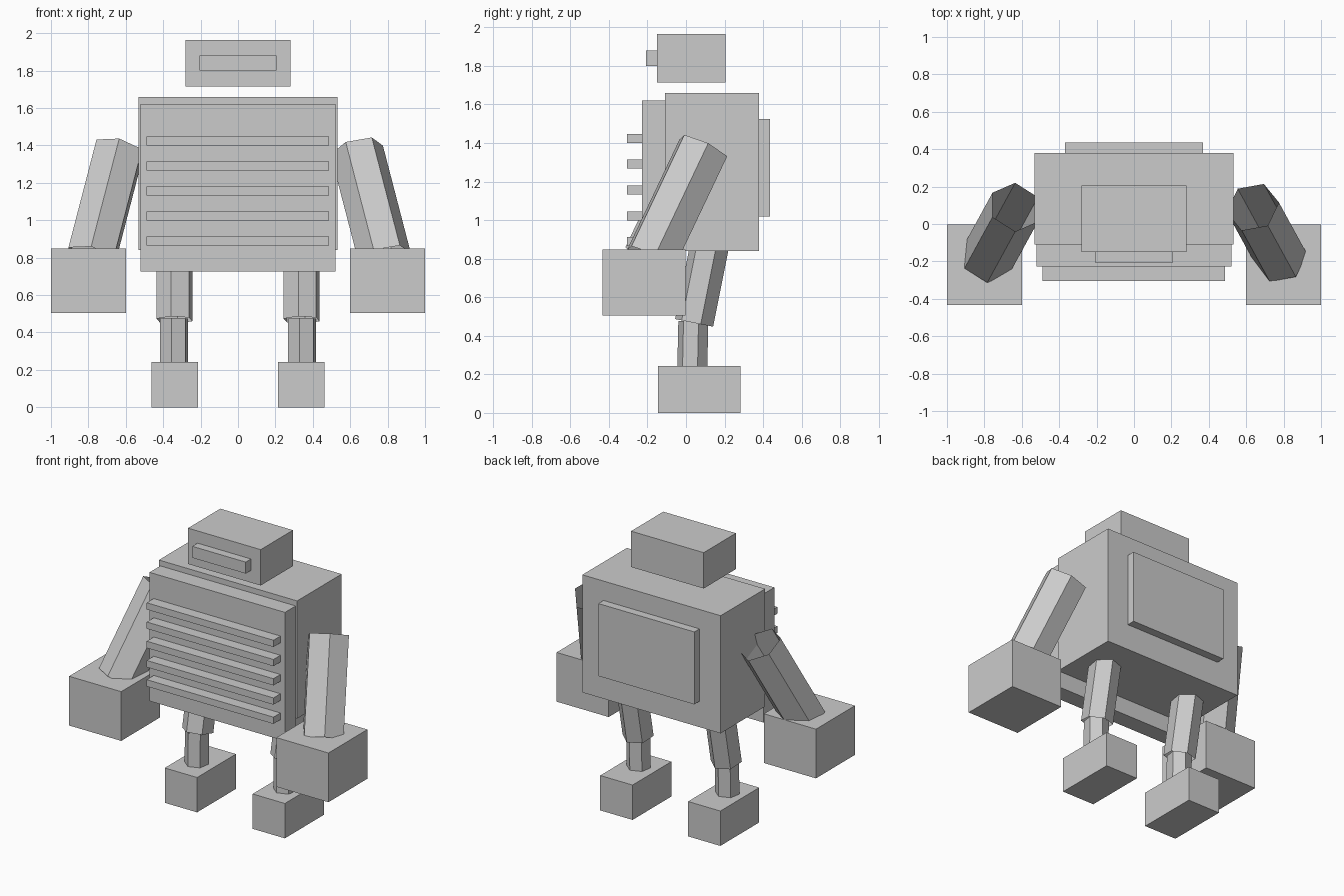
import bpy, bmesh
from math import cos, sin, radians, pi
from mathutils import Vector

cube = bpy.data.objects.get("Cube")
if cube:
    bpy.data.objects.remove(cube, do_unlink=True)

GREY = (0.6, 0.6, 0.6, 1)
mat = bpy.data.materials.new("plain grey")
mat.use_nodes = True
mat.diffuse_color = GREY
mat.node_tree.nodes["Principled BSDF"].inputs["Base Color"].default_value = GREY


def finish(name, bm):
    mesh = bpy.data.meshes.new(name)
    bm.to_mesh(mesh)
    bm.free()
    mesh.materials.append(mat)
    obj = bpy.data.objects.new(name, mesh)
    bpy.context.collection.objects.link(obj)
    return obj


def box(name, x, y, z):
    """Box spanning the given (min, max) ranges."""
    bm = bmesh.new()
    bmesh.ops.create_cube(bm, size=1)
    for v in bm.verts:
        v.co = Vector([(a + b) / 2 + c * (b - a) for c, (a, b) in zip(v.co, (x, y, z))])
    return finish(name, bm)


def tube(name, top, bottom, radius, phase=0, sides=6):
    """Open-ended faceted tube; phase turns its corners about the axis."""
    top, bottom = Vector(top), Vector(bottom)
    axis = (top - bottom).normalized()
    back = axis.cross(Vector((1, 0, 0))).normalized()
    side = back.cross(axis)
    bm = bmesh.new()
    rings = []
    for centre in (bottom, top):
        ring = []
        for i in range(sides):
            a = radians(phase) + 2 * pi * i / sides
            ring.append(bm.verts.new(centre + radius * (cos(a) * back + sin(a) * side)))
        rings.append(ring)
    low, high = rings
    for i in range(sides):
        j = (i + 1) % sides
        bm.faces.new((low[i], low[j], high[j], high[i]))
    bmesh.ops.recalc_face_normals(bm, faces=bm.faces)
    # make sure the walls face outward
    bm.normal_update()
    bm.faces.ensure_lookup_table()
    f = bm.faces[0]
    if f.normal.dot(f.calc_center_median() - (top + bottom) / 2) < 0:
        bmesh.ops.reverse_faces(bm, faces=bm.faces)
    return finish(name, bm)


# Head and visor
box("head", (-0.28, 0.28), (-0.15, 0.205), (1.715, 1.965))
box("visor", (-0.207, 0.205), (-0.208, -0.15), (1.8, 1.88))

# Torso, chest plate and back panel
box("torso", (-0.533, 0.533), (-0.11, 0.38), (0.84, 1.66))
box("chest_plate", (-0.522, 0.522), (-0.228, -0.11), (0.725, 1.622))
box("back_panel", (-0.37, 0.37), (0.38, 0.437), (1.02, 1.525))

# Horizontal chest slats
for i in range(5):
    z = 0.865 + 0.134 * i
    box(f"chest_slat_{i + 1}", (-0.49, 0.487), (-0.305, -0.228), (z, z + 0.047))

# Limbs on both sides
for label, s, arm_phase in (("left", 1, 25), ("right", -1, 0)):
    def span(a, b):
        return tuple(sorted((s * a, s * b)))

    tube(f"{label}_arm", (s * 0.635, 0.09, 1.375), (s * 0.785, -0.184, 0.798), 0.144, arm_phase)
    box(f"{label}_hand", span(0.598, 1), (-0.432, -0.003), (0.505, 0.848))
    tube(f"{label}_thigh", (s * 0.34, 0.135, 0.93), (s * 0.34, 0.042, 0.467), 0.102, 10)
    tube(f"{label}_shin", (s * 0.342, 0.038, 0.475), (s * 0.342, 0.032, 0.2), 0.079, 10)
    box(f"{label}_foot", span(0.214, 0.463), (-0.145, 0.283), (0, 0.243))
